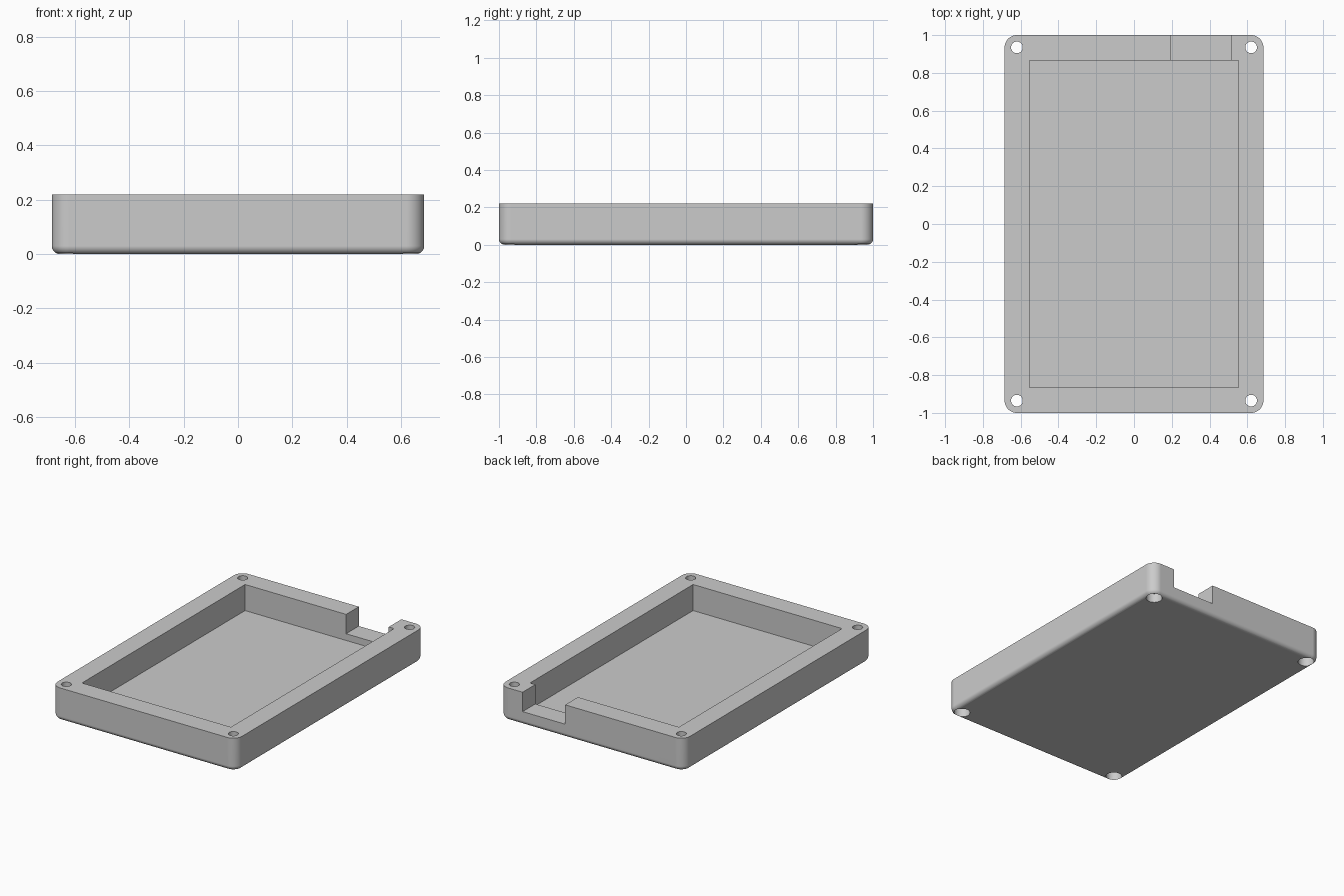
import bpy
import bmesh
from mathutils import Matrix, Vector

if "Cube" in bpy.data.objects:
    bpy.data.objects.remove(bpy.data.objects["Cube"], do_unlink=True)

HALF_X, HALF_Y, HEIGHT = 0.685, 1.0, 0.22
CAVITY_X, CAVITY_Y, FLOOR = 0.553, 0.865, 0.045
NOTCH_FLOOR = 0.09
HOLE_X, HOLE_Y = 0.62, 0.935

grey = bpy.data.materials.new("grey plastic")
grey.use_nodes = True
grey.diffuse_color = (0.6, 0.6, 0.6, 1)
grey.node_tree.nodes["Principled BSDF"].inputs["Base Color"].default_value = grey.diffuse_color


def make_object(name, bm):
    mesh = bpy.data.meshes.new(name)
    bm.to_mesh(mesh)
    bm.free()
    mesh.materials.append(grey)
    obj = bpy.data.objects.new(name, mesh)
    bpy.context.collection.objects.link(obj)
    return obj


def box_bmesh(low, high):
    low, high = Vector(low), Vector(high)
    bm = bmesh.new()
    place = Matrix.Translation((low + high) / 2) @ Matrix.Diagonal((*(high - low), 1))
    bmesh.ops.create_cube(bm, size=1, matrix=place)
    return bm


def cylinder(name, x, y, bottom, top, radius):
    bm = bmesh.new()
    bmesh.ops.create_cone(bm, cap_ends=True, segments=32, radius1=radius, radius2=radius,
                          depth=top - bottom,
                          matrix=Matrix.Translation((x, y, (bottom + top) / 2)))
    return make_object(name, bm)


# Tray body: rounded upright corners, then a rounded bottom rim
bm = box_bmesh((-HALF_X, -HALF_Y, 0), (HALF_X, HALF_Y, HEIGHT))
upright = [e for e in bm.edges if abs(e.verts[0].co.z - e.verts[1].co.z) > 0.1]
bmesh.ops.bevel(bm, geom=upright, offset=0.065, segments=10, profile=0.5, affect='EDGES')
rim = [e for e in bm.edges if all(v.co.z < 0.001 for v in e.verts)]
bmesh.ops.bevel(bm, geom=rim, offset=0.03, segments=6, profile=0.5, affect='EDGES')
bmesh.ops.recalc_face_normals(bm, faces=bm.faces)
tray = make_object("tray_body", bm)

# Cutters: main cavity, cable notch in the back wall, screw holes with head recesses
cutters = [
    make_object("cavity_cutter", box_bmesh((-CAVITY_X, -CAVITY_Y, FLOOR),
                                           (CAVITY_X, CAVITY_Y, HEIGHT + 0.1))),
    make_object("notch_cutter", box_bmesh((0.197, CAVITY_Y - 0.1, NOTCH_FLOOR),
                                          (0.513, HALF_Y + 0.1, HEIGHT + 0.1))),
]
for sx in (-1, 1):
    for sy in (-1, 1):
        x, y = sx * HOLE_X, sy * HOLE_Y
        cutters.append(cylinder("screw_hole_cutter", x, y, -0.1, HEIGHT + 0.1, 0.031))
        cutters.append(cylinder("screw_head_cutter", x, y, -0.1, 0.06, 0.05))

bpy.ops.object.select_all(action='DESELECT')
bpy.context.view_layer.objects.active = tray
tray.select_set(True)
for cutter in cutters:
    cutter.hide_render = True
    mod = tray.modifiers.new("cut", 'BOOLEAN')
    mod.operation = 'DIFFERENCE'
    mod.solver = 'EXACT'
    mod.object = cutter
    bpy.ops.object.modifier_apply(modifier=mod.name)
    bpy.data.objects.remove(cutter, do_unlink=True)

# Smooth fillets and holes, crisp edges, flat large faces
bpy.ops.object.shade_smooth_by_angle(angle=0.6)
weighted = tray.modifiers.new("weighted normals", 'WEIGHTED_NORMAL')
weighted.keep_sharp = True
